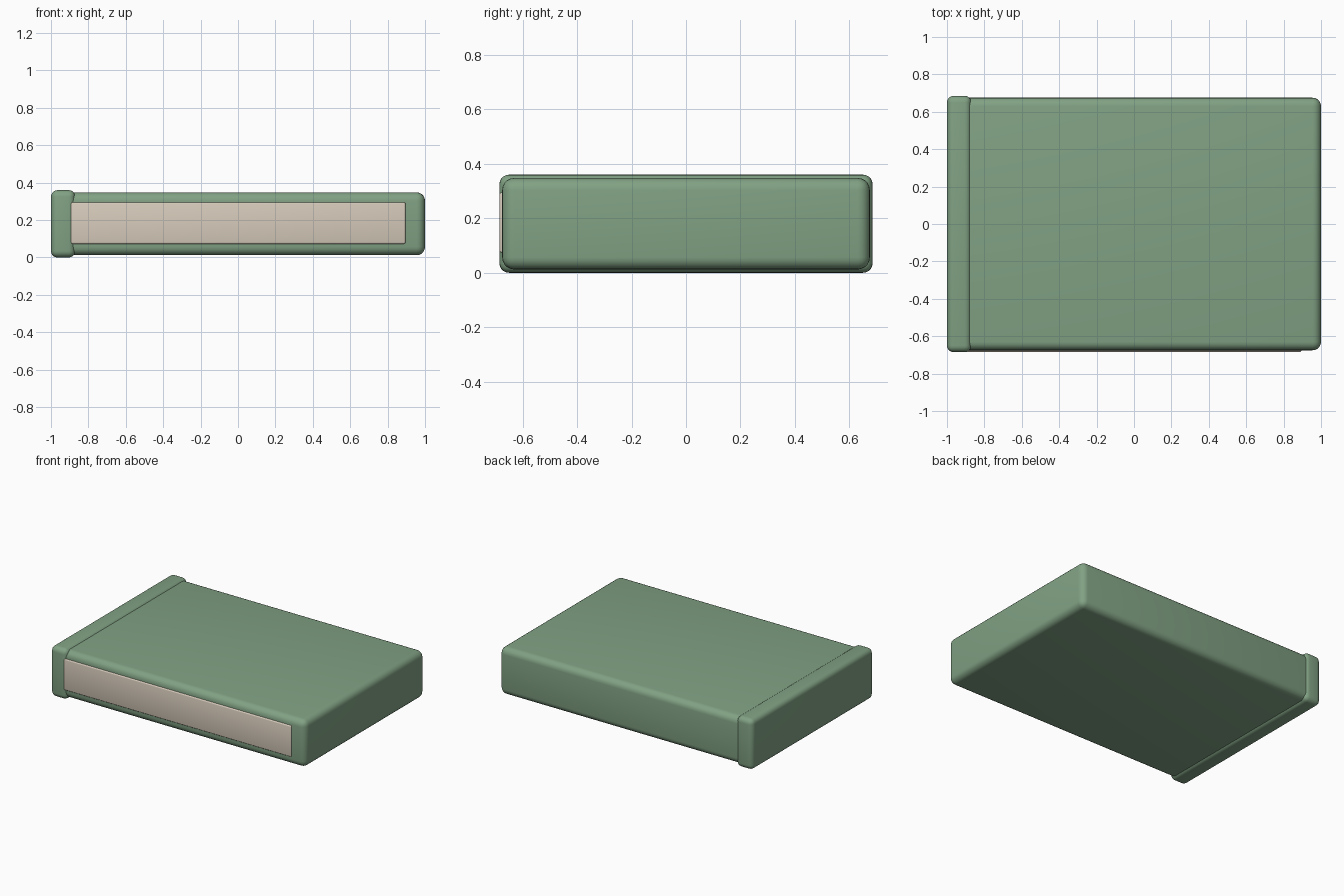
import bpy

if "Cube" in bpy.data.objects:
    bpy.data.objects.remove(bpy.data.objects["Cube"])


def material(name, color):
    m = bpy.data.materials.new(name)
    m.diffuse_color = color
    m.use_nodes = True
    m.node_tree.nodes["Principled BSDF"].inputs["Base Color"].default_value = m.diffuse_color
    return m


def rounded_box(name, lo, hi, radius, segments, mat):
    bpy.ops.mesh.primitive_cube_add(size=1, location=[(a + b) / 2 for a, b in zip(lo, hi)])
    ob = bpy.context.object
    ob.name = name
    ob.scale = [b - a for a, b in zip(lo, hi)]
    bpy.ops.object.transform_apply(location=False, rotation=False, scale=True)
    bevel = ob.modifiers.new("rounding", 'BEVEL')
    bevel.width = radius
    bevel.segments = segments
    bpy.ops.object.modifier_apply(modifier=bevel.name)
    bpy.ops.object.shade_smooth_by_angle()
    ob.data.materials.append(mat)
    return ob


green = material("cover_green", (0.22, 0.36, 0.23, 1))
cream = material("page_cream", (0.68, 0.6, 0.5, 1))

# Main block of the book
rounded_box("book_cover", (-0.97, -0.675, 0.012), (1.0, 0.675, 0.348), 0.045, 5, green)

# Slightly larger spine along the left side
rounded_box("book_spine", (-1.0, -0.685, 0.0), (-0.87, 0.685, 0.36), 0.035, 5, green)

# Thin page panel on the front face
rounded_box("page_edge", (-0.895, -0.684, 0.073), (0.895, -0.655, 0.295), 0.008, 3, cream)
